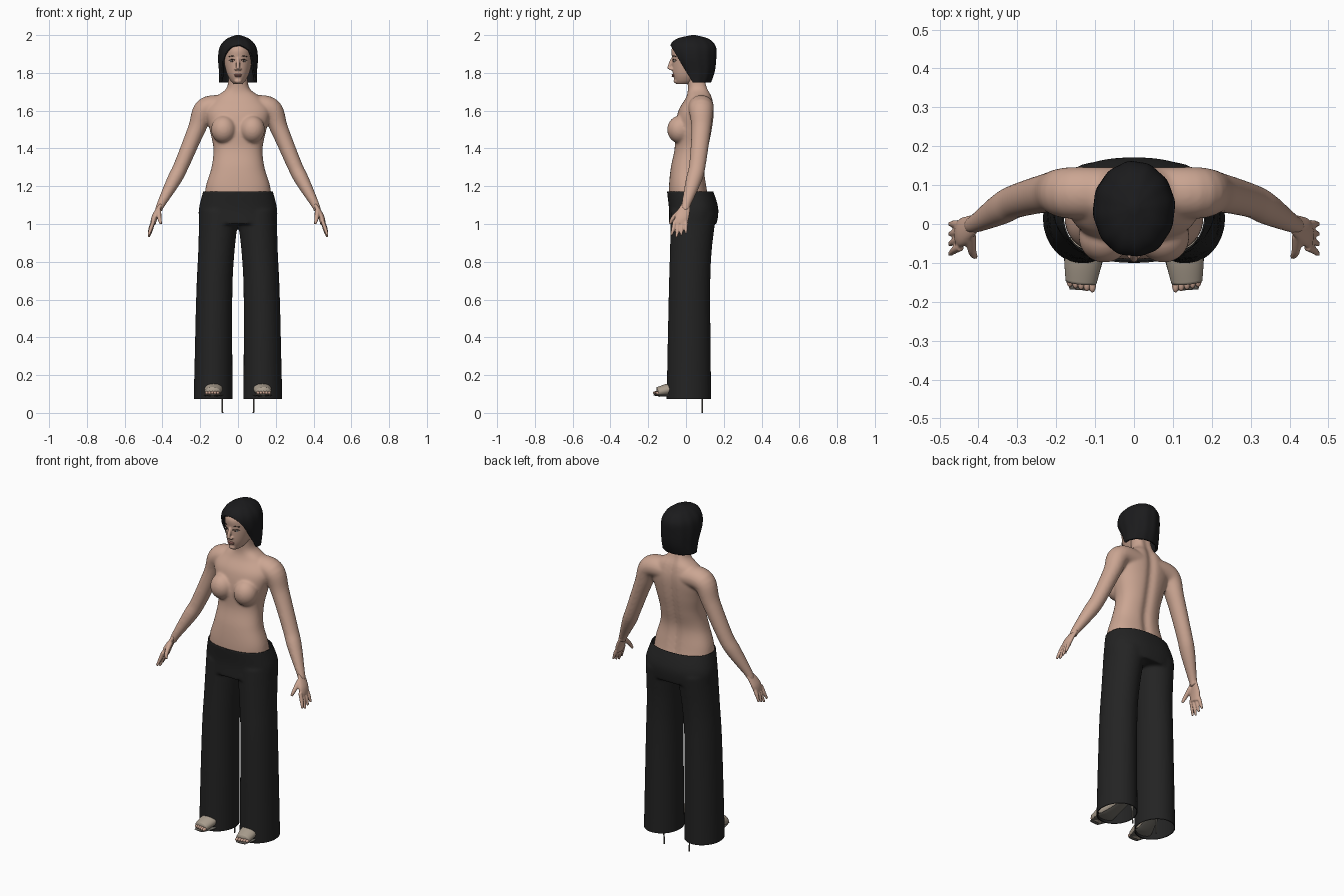
import bpy, bmesh, math
from mathutils import Vector, Matrix

if "Cube" in bpy.data.objects:
    bpy.data.objects.remove(bpy.data.objects["Cube"], do_unlink=True)


def material(name, red, green, blue):
    mat = bpy.data.materials.new(name)
    mat.use_nodes = True
    mat.diffuse_color = (red, green, blue, 1)
    shader = mat.node_tree.nodes["Principled BSDF"]
    shader.inputs["Base Color"].default_value = (red, green, blue, 1)
    shader.inputs["Roughness"].default_value = 0.8
    return mat


skin = material("skin", .6, .38, .29)
cloth = material("black cloth", .017, .017, .017)
black_hair = material("black hair", .011, .011, .012)
leather = material("taupe leather", .4, .34, .27)
grey = material("grey sole", .16, .15, .13)
rose = material("rose lips", .4, .18, .15)
white = material("eye white", .65, .6, .56)
brown = material("dark brown", .04, .025, .02)


def refine(rows, steps=6):
    """Smooth spline through rows of numbers."""
    fine = []
    last = len(rows) - 1
    for i in range(last):
        before, after = rows[max(i - 1, 0)], rows[min(i + 2, last)]
        for k in range(steps):
            t = k / steps
            row = []
            for p, q, r, s in zip(before, rows[i], rows[i + 1], after):
                slope, end_slope = (r - p) / 2, (s - q) / 2
                bend = 3 * (r - q) - 2 * slope - end_slope
                twist = 2 * (q - r) + slope + end_slope
                row.append(q + t * (slope + t * (bend + t * twist)))
            fine.append(row)
    return fine + [list(rows[last])]


def join_rings(bm, rings):
    """Join rings of points into a closed tube."""
    loops = [[bm.verts.new(point) for point in ring] for ring in rings]
    for low, high in zip(loops, loops[1:]):
        for i in range(len(low)):
            bm.faces.new((low[i - 1], low[i], high[i], high[i - 1]))
    bm.faces.new(loops[0])
    bm.faces.new(loops[-1])


def loft(bm, rows, power=2.0, groove=0.0, ripple=0.0, count=96):
    """Stack rounded sections: height, half width, front y, back y."""
    rings = []
    for z, width, front, back in refine(rows):
        ring = []
        for i in range(count):
            angle = math.tau * i / count
            c, s = math.cos(angle), math.sin(angle)
            wave = 1 + ripple * math.sin(12 * angle)
            x = width * wave * math.copysign(abs(c) ** (2 / power), c)
            y = (back - front) / 2 * wave * math.copysign(abs(s) ** (2 / power), s)
            if s > 0:
                y -= groove * math.exp(-(x / .025) ** 2)
            ring.append((x, (front + back) / 2 + y, z))
        rings.append(ring)
    join_rings(bm, rings)


def sweep(bm, rows, aspect=1.0, ref=(0, 1, 0), sides=(1, -1), count=32):
    """Tube along x, y, z, radius; aspect scales the radius along ref."""
    rows = refine(rows)
    path = [Vector(row[:3]) for row in rows]
    for side in sides:
        rings = []
        for i, row in enumerate(rows):
            ahead = path[min(i + 1, len(path) - 1)] - path[max(i - 1, 0)]
            across = ahead.cross(Vector(ref)).normalized()
            along = across.cross(ahead).normalized() * aspect
            ring = []
            for k in range(count):
                angle = math.tau * k / count
                offset = across * math.cos(angle) + along * math.sin(angle)
                x, y, z = path[i] + offset * row[3]
                ring.append((side * x, y, z))
            rings.append(ring)
        join_rings(bm, rings)


def ball(bm, centre, radii, sides=(1, -1)):
    """Ellipsoid, mirrored to both sides by default."""
    x, y, z = centre
    for side in sides:
        place = Matrix.Translation((side * x, y, z)) @ Matrix.Diagonal((*radii, 1))
        bmesh.ops.create_uvsphere(bm, u_segments=24, v_segments=14, radius=1, matrix=place)


def finish(name, bm, mat, voxel=0, soften=0, cuts=(), thickness=0):
    """Make the object; optionally fuse its parts, trim by planes and thicken."""
    bmesh.ops.recalc_face_normals(bm, faces=bm.faces)
    mesh = bpy.data.meshes.new(name)
    bm.to_mesh(mesh)
    ob = bpy.data.objects.new(name, mesh)
    bpy.context.collection.objects.link(ob)
    if voxel:
        fuse = ob.modifiers.new("fuse", "REMESH")
        fuse.mode, fuse.voxel_size = "VOXEL", voxel
        smooth = ob.modifiers.new("soften", "SMOOTH")
        smooth.factor, smooth.iterations = .5, soften
        graph = bpy.context.evaluated_depsgraph_get()
        mesh = bpy.data.meshes.new_from_object(ob.evaluated_get(graph))
        ob.modifiers.clear()
        ob.data = mesh
        bm.clear()
        bm.from_mesh(mesh)
    for point, normal in cuts:
        geometry = bm.verts[:] + bm.edges[:] + bm.faces[:]
        bmesh.ops.bisect_plane(bm, geom=geometry, plane_co=point, plane_no=normal, clear_outer=True)
    for face in bm.faces:
        face.smooth = True
    bm.to_mesh(mesh)
    bm.free()
    mesh.materials.clear()
    mesh.materials.append(mat)
    if thickness:
        shell = ob.modifiers.new("thickness", "SOLIDIFY")
        shell.thickness, shell.offset = thickness, -1


# Torso, neck and arms fused into one smooth body
bm = bmesh.new()
loft(bm, [(1.1, .18, -.09, .13), (1.2, .17, -.09, .11), (1.3, .14, -.08, .1),
          (1.4, .13, -.06, .12), (1.5, .15, -.06, .14), (1.6, .17, -.04, .15),
          (1.67, .12, 0, .14), (1.72, .06, .01, .12), (1.8, .05, 0, .1)], power=2.3, groove=.014)
sweep(bm, [(.06, .08, 1.62, .06), (.17, .08, 1.61, .06), (.22, .08, 1.5, .047),
           (.3, .06, 1.31, .04), (.34, .04, 1.23, .038), (.41, 0, 1.1, .022),
           (.42, 0, 1.07, .02)], aspect=1.1)
ball(bm, (.076, -.033, 1.5), (.067, .067, .073))
finish("body", bm, skin, voxel=.006, soften=14)

# Hands with four fingers and a thumb
bm = bmesh.new()
sweep(bm, [(.41, 0, 1.1, .011), (.44, -.02, 1.04, .016), (.45, -.03, 1, .014)], aspect=2.3)
for i in range(4):
    y = .02 * i - .06
    tip = .93 + .01 * abs(i - 1)
    sweep(bm, [(.446, y, 1.02, .01), (.46, y * 1.1, tip + .04, .01), (.474, y * 1.3, tip, .006)])
sweep(bm, [(.42, -.03, 1.07, .014), (.416, -.07, 1.03, .011), (.408, -.085, 1, .007)])
finish("hands", bm, skin, voxel=.004, soften=3)

# Head with nose and chin
middle = (1,)
bm = bmesh.new()
loft(bm, [(1.74, .02, -.05, .03), (1.76, .04, -.06, .06), (1.8, .06, -.07, .1),
          (1.87, .075, -.073, .13), (1.93, .07, -.075, .13), (1.98, .04, -.03, .1)])
sweep(bm, [(0, -.068, 1.88, .008), (0, -.082, 1.85, .01), (0, -.09, 1.82, .01)],
      ref=(1, 0, 0), sides=middle)
ball(bm, (.01, -.078, 1.82), (.01, .011, .007))
ball(bm, (0, -.052, 1.757), (.02, .014, .013), middle)
finish("head", bm, skin, voxel=.004, soften=4)

# Facial features
bm = bmesh.new()
ball(bm, (.03, -.061, 1.862), (.013, .007, .0055))
finish("eyes", bm, white)
bm = bmesh.new()
ball(bm, (.03, -.066, 1.862), (.005, .004, .005))
for z in (1.867, 1.886):
    sweep(bm, [(.015, -.07, z, .002), (.03, -.067, z + .004, .002), (.048, -.052, z, .002)])
finish("irises_lashes_and_brows", bm, brown)
bm = bmesh.new()
for z in (1.783, 1.79):
    ball(bm, (0, -.067, z), (.02, .009, .005), middle)
finish("lips", bm, rose)

# Bobbed hair, trimmed by a slanted plane around the face
bm = bmesh.new()
loft(bm, [(1.72, .1, -.01, .12), (1.8, .1, -.04, .15), (1.88, .105, -.08, .16),
          (1.94, .095, -.085, .157), (1.98, .06, -.05, .12), (2, .01, .03, .05)], ripple=.01)
finish("hair", bm, black_hair, thickness=.012,
       cuts=[((0, -.085, 1.95), (0, -.2, -.12)), ((0, 0, 1.748), (0, 0, -1))])

# Wide trousers, open at waist and hems
bm = bmesh.new()
sweep(bm, [(.132, .015, 0, .104), (.126, .018, .6, .096), (.115, .025, .85, .096),
           (.1, .04, 1.06, .105)], aspect=1.15)
loft(bm, [(1, .205, -.09, .163), (1.08, .207, -.09, .171), (1.17, .185, -.1, .145),
          (1.22, .17, -.1, .12)], power=2.3)
finish("trousers", bm, cloth, voxel=.008, soften=8, thickness=.004,
       cuts=[((0, 0, 1.172), (0, 0, 1)), ((0, 0, .073), (0, 0, -1))])

# Ankles and toes
bm = bmesh.new()
sweep(bm, [(.095, .06, .17, .03), (.1, .06, .26, .03), (.11, .05, .5, .045)])
for i in range(5):
    ball(bm, (.107 + .0145 * i, -.158 + .0035 * i, .106), (.009, .018, .009))
finish("ankles_and_toes", bm, skin)

# Open-toed shoes
up = (0, 0, 1)
bm = bmesh.new()
sweep(bm, [(.09, .1, .18, .02), (.12, -.03, .14, .04), (.13, -.09, .125, .048),
           (.136, -.15, .11, .04)], aspect=.65, ref=up)
finish("shoe_uppers", bm, leather)

# Soles and thin heels
bm = bmesh.new()
sweep(bm, [(.09, .1, .16, .02), (.12, -.03, .107, .04), (.13, -.09, .094, .05),
           (.136, -.17, .095, .03)], aspect=.13, ref=up)
sweep(bm, [(.082, .086, 0, .004), (.084, .086, .08, .005), (.088, .086, .17, .016)])
finish("soles_and_heels", bm, grey)
